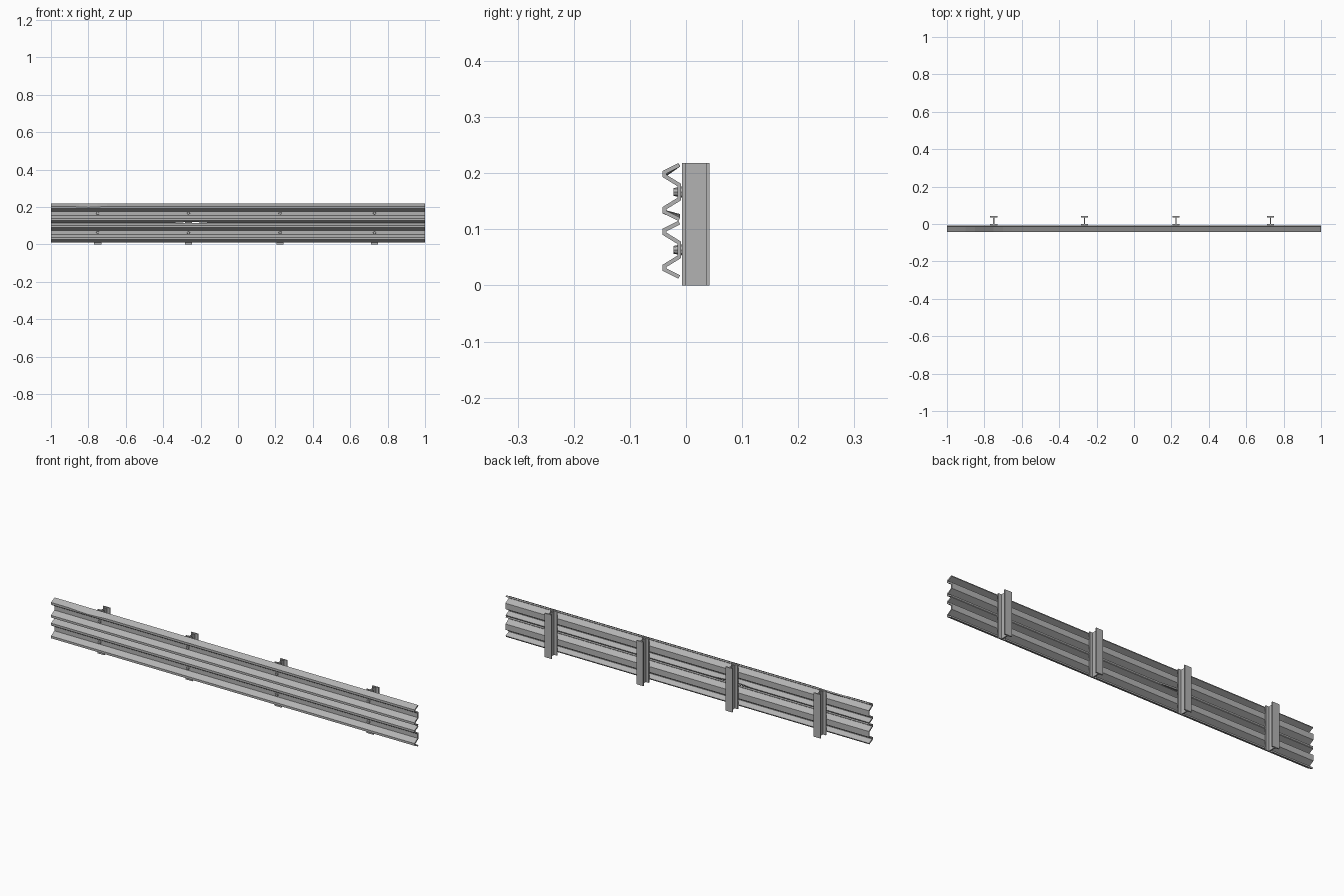
import bpy, bmesh, math
from mathutils import Matrix

cube = bpy.data.objects.get("Cube")
if cube:
    bpy.data.objects.remove(cube, do_unlink=True)

steel = bpy.data.materials.new("galvanised_grey")
steel.use_nodes = True
GREY = (0.45, 0.45, 0.45, 1)
steel.diffuse_color = GREY
steel.node_tree.nodes["Principled BSDF"].inputs["Base Color"].default_value = GREY


def make_object(name, bm):
    bmesh.ops.recalc_face_normals(bm, faces=bm.faces)
    mesh = bpy.data.meshes.new(name)
    bm.to_mesh(mesh)
    bm.free()
    mesh.materials.append(steel)
    obj = bpy.data.objects.new(name, mesh)
    bpy.context.collection.objects.link(obj)
    return obj


def bump(x, centre, width):
    """Smooth falloff from 1 at the centre to 0 at the given width."""
    t = min(abs(x - centre) / width, 1)
    return 0.5 + 0.5 * math.cos(math.pi * t)


# Corrugated rails: a W-shaped sheet, mirrored about its middle, then thickened
BACK, FRONT, HEIGHT = -0.012, -0.038, 0.103
half = [(BACK, 0.003), (FRONT, 0.016), (FRONT, 0.023), (BACK, 0.039)]
profile = half + [(y, HEIGHT - z) for y, z in reversed(half)]
STATIONS = 40


def make_rail(name, base, dented):
    bm = bmesh.new()
    rows = []
    for i in range(STATIONS + 1):
        x = -1 + 2 * i / STATIONS
        row = []
        for k, (y, z) in enumerate(profile):
            # Slight wear on the outer edges
            if dented and k == 0:
                z += 0.006 * bump(x, -0.25, 0.12)
            if dented and k == len(profile) - 2:
                z -= 0.005 * bump(x, -0.8, 0.12)
            row.append(bm.verts.new((x, y, base + z)))
        rows.append(row)
    for a, b in zip(rows, rows[1:]):
        for k in range(len(profile) - 1):
            bm.faces.new((a[k], b[k], b[k + 1], a[k + 1]))
    rail = make_object(name, bm)
    sheet = rail.modifiers.new("thickness", 'SOLIDIFY')
    sheet.thickness = 0.007
    sheet.offset = 0
    sheet.use_even_offset = True


RAILS = {"lower_rail": 0.012, "upper_rail": 0.115}
for name, base in RAILS.items():
    make_rail(name, base, name == "upper_rail")

# I-beam posts: half section mirrored in x and extruded upward
POST_X = (-0.75, -0.265, 0.225, 0.73)
FLANGE, WEB = 0.019, 0.003
Y0, Y1, THICK, TOP = -0.007, 0.042, 0.006, 0.218
side = [(FLANGE, Y0), (FLANGE, Y0 + THICK), (WEB, Y0 + THICK),
        (WEB, Y1 - THICK), (FLANGE, Y1 - THICK), (FLANGE, Y1)]
section = side + [(-x, y) for x, y in reversed(side)]

for n, px in enumerate(POST_X, 1):
    bm = bmesh.new()
    face = bm.faces.new([bm.verts.new((px + x, y, 0)) for x, y in section])
    top = bmesh.ops.extrude_face_region(bm, geom=[face])["geom"]
    verts = [g for g in top if isinstance(g, bmesh.types.BMVert)]
    bmesh.ops.translate(bm, vec=(0, 0, TOP), verts=verts)
    make_object(f"post_{n}", bm)

    # Bolts through the valley of each rail
    for name, base in RAILS.items():
        bm = bmesh.new()
        place = Matrix.Translation((px, -0.014, base + HEIGHT / 2))
        bmesh.ops.create_cone(bm, cap_ends=True, segments=8, radius1=0.010,
                              radius2=0.007, depth=0.016,
                              matrix=place @ Matrix.Rotation(math.pi / 2, 4, 'X'))
        make_object(f"{name}_bolt_{n}", bm)
